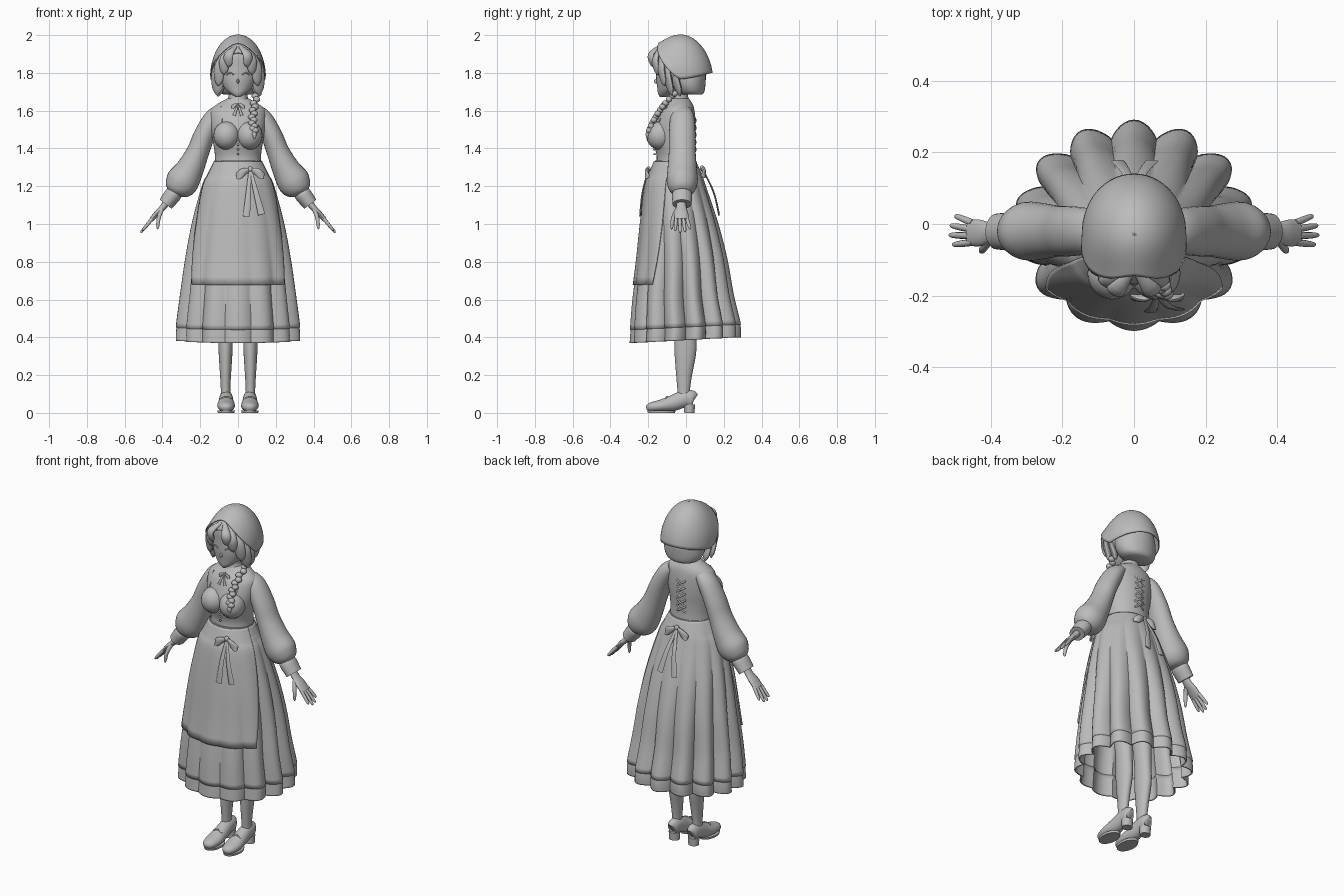
import bpy, bmesh, math
from mathutils import Vector

if "Cube" in bpy.data.objects:
    bpy.data.objects.remove(bpy.data.objects["Cube"])

GREY = (0.5, 0.5, 0.5, 1)
mat = bpy.data.materials.new("plain_grey")
mat.use_nodes = True
mat.diffuse_color = GREY
mat.node_tree.nodes["Principled BSDF"].inputs["Base Color"].default_value = GREY
parts = []


def grid(name, rows, closed=True, caps=True, thick=0):
    """Skin a list of point rows into one surface."""
    bm = bmesh.new()
    vs = [[bm.verts.new(p) for p in row] for row in rows]
    n = len(rows[0])
    for a, b in zip(vs, vs[1:]):
        for i in range(n if closed else n - 1):
            j = (i + 1) % n
            bm.faces.new((a[i], a[j], b[j], b[i]))
    if closed and caps:
        bm.faces.new(vs[0])
        bm.faces.new(vs[-1])
    bmesh.ops.recalc_face_normals(bm, faces=bm.faces)
    me = bpy.data.meshes.new(name)
    bm.to_mesh(me)
    bm.free()
    me.materials.append(mat)
    ob = bpy.data.objects.new(name, me)
    bpy.context.collection.objects.link(ob)
    parts.append(ob)
    if thick:
        mod = ob.modifiers.new("thickness", "SOLIDIFY")
        mod.thickness, mod.offset = thick, 0
    return ob


def resample(rows, k=4):
    """Smooth curve through rows of numbers."""
    out = []
    for i in range(len(rows) - 1):
        a, b = rows[max(i - 1, 0)], rows[i]
        c, d = rows[i + 1], rows[min(i + 2, len(rows) - 1)]
        for s in range(k):
            t = s / k
            out.append([q + 0.5 * t * (r - p + t * (2*p - 5*q + 4*r - w + t * (3*(q - r) + w - p)))
                        for p, q, r, w in zip(a, b, c, d)])
    return out + [list(rows[-1])]


def sweep(name, rows, ref=(1, 0, 0), n=24, flat=False, k=4):
    """Elliptic tube; rows are x, y, z, radius along ref, other radius."""
    rows = resample(rows, k)
    pts = [Vector(r[:3]) for r in rows]
    rings = []
    for i, r in enumerate(rows):
        t = (pts[min(i + 1, len(pts) - 1)] - pts[max(i - 1, 0)]).normalized()
        u = Vector(ref)
        u = (u - t * u.dot(t)).normalized()
        v = t.cross(u)
        if flat:
            u, v = Vector((1, 0, 0)), Vector((0, 1, 0))
        rings.append([pts[i] + u * max(r[3], .001) * math.cos(a) + v * max(r[4], .001) * math.sin(a)
                      for a in (2 * math.pi * j / n for j in range(n))])
    return grid(name, rings)


def loft(name, rows, x=0, n=32):
    """Upright body; rows are z, centre y, half width, half depth."""
    return sweep(name, [(x, cy, z, rx, ry) for z, cy, rx, ry in rows], n=n, flat=True)


def ball(name, c, r):
    rows = [(c[0], c[1], c[2] + r[2] * math.cos(p), r[0] * math.sin(p), r[1] * math.sin(p))
            for p in (math.pi * i / 12 for i in range(13))]
    return sweep(name, rows, flat=True, k=1)


def dome(name, c, r, front, side, back, flare=0):
    """Head covering whose rim drops by a different angle at front, side and back."""
    rows = []
    for i in range(1, 19):
        s, row = i / 18, []
        for j in range(56):
            a = 2 * math.pi * j / 56
            f = math.sin(a)
            e = abs(f) ** 1.4
            p = math.radians(side + ((back if f > 0 else front) - side) * e) * s
            w = math.sin(p) * (1 + flare * s ** 3)
            row.append((c[0] + r[0]*w*math.cos(a), c[1] + r[1]*w*f, c[2] + r[2]*math.cos(p)))
        rows.append(row)
    grid(name, [[(c[0], c[1], c[2] + r[2])] * 56] + rows, caps=False, thick=.006)


# Skirt outline: z, half width, front y, back y
OUTLINE = resample([(1.33, .125, -.165, .05), (1.26, .16, -.19, .08), (1.2, .19, -.21, .10),
                    (1.0, .245, -.235, .165), (.8, .283, -.255, .215), (.6, .312, -.28, .25),
                    (.44, .333, -.293, .287), (.37, .337, -.298, .29)], 5)


def skirt_point(a, row, grow=1, fold=1):
    z, rx, yf, yb = row
    t = (1.33 - z) / .95
    s = math.sin(a)
    calm = 1 - .6 * max(0, -s) ** 2
    w = grow * (1 - .16 * fold * calm * min(1, t * 1.3) * (1 - abs(math.sin(7 * a))))
    cy, ry = (yf + yb) / 2, (yb - yf) / 2
    return (rx * w * math.cos(a), cy + ry * w * s, z + .03 * t * (s + 1) / 2)


ring = [2 * math.pi * i / 168 for i in range(168)]
grid("skirt", [[skirt_point(a, r) for a in ring] for r in OUTLINE if r[0] > .435],
     caps=False, thick=.008)
grid("hem_ruffle", [[skirt_point(a, r, .988) for a in ring] for r in OUTLINE if r[0] < .52],
     caps=False, thick=.008)

# Apron wraps the front of the skirt
apron = []
for r in [r for r in OUTLINE if r[0] > .67]:
    half = math.radians(52 + 23 * (r[0] - .68) / .65)
    apron.append([skirt_point(-math.pi/2 + half * (i / 20 - 1), r, 1.03, .5) for i in range(41)])
grid("apron", apron, closed=False, thick=.008)
loft("waistband", [(1.275, -.06, .158, .132), (1.29, -.058, .145, .122),
                   (1.32, -.057, .13, .112), (1.335, -.057, .125, .108)])

# Torso, neck and collar
loft("bodice", [(1.3, -.055, .125, .105), (1.36, -.055, .122, .1), (1.42, -.062, .13, .108),
                (1.48, -.062, .14, .112), (1.54, -.055, .148, .105), (1.6, -.045, .145, .09),
                (1.635, -.035, .11, .07), (1.665, -.035, .055, .05)], n=40)
loft("neck", [(1.62, -.035, .045, .045), (1.67, -.035, .038, .038), (1.75, -.045, .04, .04)])
loft("collar", [(1.64, -.038, .066, .06), (1.66, -.038, .054, .052), (1.685, -.038, .05, .048)])
yoke = [(-.09, -.1, 1.62), (-.085, -.143, 1.54), (.085, -.143, 1.54), (.09, -.1, 1.62)]
for a, b in zip(yoke, yoke[1:]):
    sweep("yoke_trim", [(*a, .004, .004), (*b, .004, .004)], (0, .5, 1), 8)
for i in range(5):
    z = 1.375 + .038 * i
    for s in (1, -1):
        sweep("back_lacing", [(-.03*s, .044, z, .005, .004), (0, .052, z + .019, .005, .004),
                              (.03*s, .046, z + .038, .005, .004)], (0, 0, 1), 8)
for i in range(4):
    ball("bodice_button", (0, -.166 - .003 * i, 1.37 + .025 * i), (.006, .006, .006))


def bow(name, knot, size, out, tails):
    """Two loops, a knot and flat tails; out is the facing along y."""
    x, y, z = knot
    ball(name + "_knot", knot, (.2 * size, .16 * size, .2 * size))
    for s in (1, -1):
        sweep(name + "_loop", [(x, y, z, .1*size, .06*size),
                               (x + s*.5*size, y + out*.12*size, z - .2*size, .27*size, .14*size),
                               (x + s*.85*size, y + out*.1*size, z - .5*size, .26*size, .1*size),
                               (x + s*.95*size, y + out*.05*size, z - .62*size, .12*size, .03*size)],
              (-.5*s, 0, 1), 14)
    for dx, dy, dz in tails:
        sweep(name + "_tail", [(x, y, z, .1*size, .004),
                               (x + dx*.5, y + dy*.6 + out*.006, z + dz*.5, .18*size, .004),
                               (x + dx, y + dy, z + dz, .25*size, .004)], n=10)


bow("apron_bow", (.065, -.198, 1.29), .075, -1, [(-.02, -.046, -.25), (.06, -.04, -.24)])
bow("back_bow", (0, .085, 1.295), .075, 1, [(-.045, .09, -.25), (.05, .09, -.24)])
bow("neck_bow", (0, -.125, 1.635), .035, -1, [(-.02, -.025, -.06), (.02, -.025, -.06)])

# Head and face
loft("face", [(1.672, -.12, .012, .018), (1.69, -.108, .04, .04), (1.72, -.088, .072, .064),
              (1.77, -.07, .098, .088), (1.83, -.06, .105, .098), (1.9, -.06, .1, .095),
              (1.95, -.06, .06, .06)])
ball("nose", (0, -.158, 1.755), (.007, .012, .012))
ball("mouth", (0, -.146, 1.715), (.014, .004, .003))

# Hair and kerchief
dome("kerchief", (0, -.03, 1.83), (.127, .142, .17), 42, 112, 100, .2)
dome("hair_cap", (0, -.053, 1.835), (.122, .127, .148), 62, 125, 125)
loft("back_hair", [(1.685, .03, .075, .055), (1.7, .025, .1, .072), (1.74, .015, .118, .088),
                   (1.8, .005, .12, .1), (1.87, -.01, .112, .105)])
# Lock roots and tips, mirrored: root x, y, z then tip x, y, z and width
LOCKS = [(.012, -.14, 1.94, .05, -.172, 1.83, .026), (.03, -.13, 1.94, .075, -.15, 1.79, .028),
         (.05, -.12, 1.93, .105, -.115, 1.73, .03), (.06, -.09, 1.92, .112, -.075, 1.68, .036),
         (.06, -.05, 1.9, .105, -.03, 1.675, .036)]
for s in (1, -1):
    for rx, ry, rz, tx, ty, tz, w in LOCKS:
        mx, my, mz = (rx + tx) / 2 + .018, min(ry, ty) - .012, (rz + tz) / 2 + .012
        sweep("hair_lock", [(s*rx, ry, rz, w*.4, .008), (s*mx, my, mz, w, .015),
                            (s*(mx*.3 + tx*.7), my*.3 + ty*.7, mz*.3 + tz*.7, w*.85, .014),
                            (s*tx, ty, tz, .002, .002)], (1, .5*s, 0), 12)
    sweep("eyelashes", [(s*.022, -.156, 1.79, .003, .003), (s*.042, -.151, 1.8, .004, .004),
                        (s*.062, -.142, 1.788, .003, .003)], (0, 0, 1), 8)

# Braid over the left shoulder
braid = resample([(.1, -.06, 1.69), (.085, -.125, 1.62), (.078, -.17, 1.55), (.085, -.195, 1.495)], 4)
for i, (x, y, z) in enumerate(braid):
    ball("braid_strand", (x + .006 * (-1) ** i, y, z), (.019, .017, .016))
sweep("braid_tip", [(.085, -.195, 1.49, .008, .008), (.086, -.202, 1.475, .014, .012),
                    (.087, -.205, 1.45, .003, .003)], n=12)

for s, side in ((1, "left"), (-1, "right")):
    ball(side + "_bust", (s * .06, -.138, 1.468), (.07, .073, .075))

    # Puffed sleeve and cuff: x, z, half depth, half thickness
    sleeve = [(.09, 1.6, .05, .035), (.13, 1.56, .064, .05), (.178, 1.47, .07, .056),
              (.213, 1.38, .071, .06), (.255, 1.29, .078, .074), (.295, 1.225, .082, .087),
              (.325, 1.185, .068, .07), (.338, 1.165, .046, .042)]
    sweep(side + "_sleeve", [(s*x, -.02, z, a, b) for x, z, a, b in sleeve], (0, 1, 0), 28)
    cuff = [(.335, 1.172, .046, .04), (.345, 1.155, .053, .045), (.383, 1.105, .05, .04)]
    sweep(side + "_cuff", [(s*x, -.021, z, a, b) for x, z, a, b in cuff], (0, 1, 0))

    # Hand
    palm = [(.37, 1.125, .024, .02), (.4, 1.085, .028, .017), (.43, 1.055, .037, .015),
            (.46, 1.022, .036, .012)]
    sweep(side + "_palm", [(s*x, -.025, z, a, b) for x, z, a, b in palm], (0, 1, 0), 16)
    for i, length in enumerate((.085, .1, .095, .075)):
        y0 = -.051 + .018 * i
        y1 = -.058 + .027 * i
        rows = [(s*(.45 + .66*length*t), y0 + (y1 - y0)*t, 1.033 - .8*length*t, r, r)
                for t, r in ((0, .01), (.5, .0095), (.9, .007), (1, .002))]
        sweep(side + "_finger", rows, (0, 1, 0), 10)
    sweep(side + "_thumb", [(s*.405, -.045, 1.075, .014, .012), (s*.42, -.068, 1.03, .011, .011),
                            (s*.425, -.075, .985, .008, .008), (s*.425, -.076, .972, .002, .002)],
          (0, 1, 0), 10)

    # Leg and shoe
    loft(side + "_leg", [(.05, -.01, .026, .03), (.12, -.012, .025, .033), (.2, -.01, .029, .042),
                         (.33, -.003, .037, .058), (.46, -.005, .04, .055),
                         (.7, -.02, .054, .065), (.95, -.03, .065, .075)], s * .066, 24)
    shoe = [(.046, .072, .012, .025), (.036, .075, .03, .043), (-.01, .074, .036, .045),
            (-.07, .052, .041, .042), (-.13, .038, .047, .033), (-.18, .031, .038, .026),
            (-.203, .026, .022, .018), (-.21, .024, .006, .006)]
    sweep(side + "_shoe", [(s*.063, y, z, a, b) for y, z, a, b in shoe], n=24)
    sole = [(0, -.13, .044, .072), (.012, -.13, .046, .075)]
    loft(side + "_sole", sole, s * .063)
    loft(side + "_heel", [(0, .018, .03, .027), (.045, .018, .032, .03)], s * .063)
    bow(side + "_shoe_bow", (s*.063, -.1, .084), .03, -1, [])

# Smooth shading with sharp folds kept
bpy.ops.object.select_all(action="DESELECT")
for ob in parts:
    ob.select_set(True)
bpy.context.view_layer.objects.active = parts[0]
bpy.ops.object.shade_smooth_by_angle(angle=math.radians(45))
